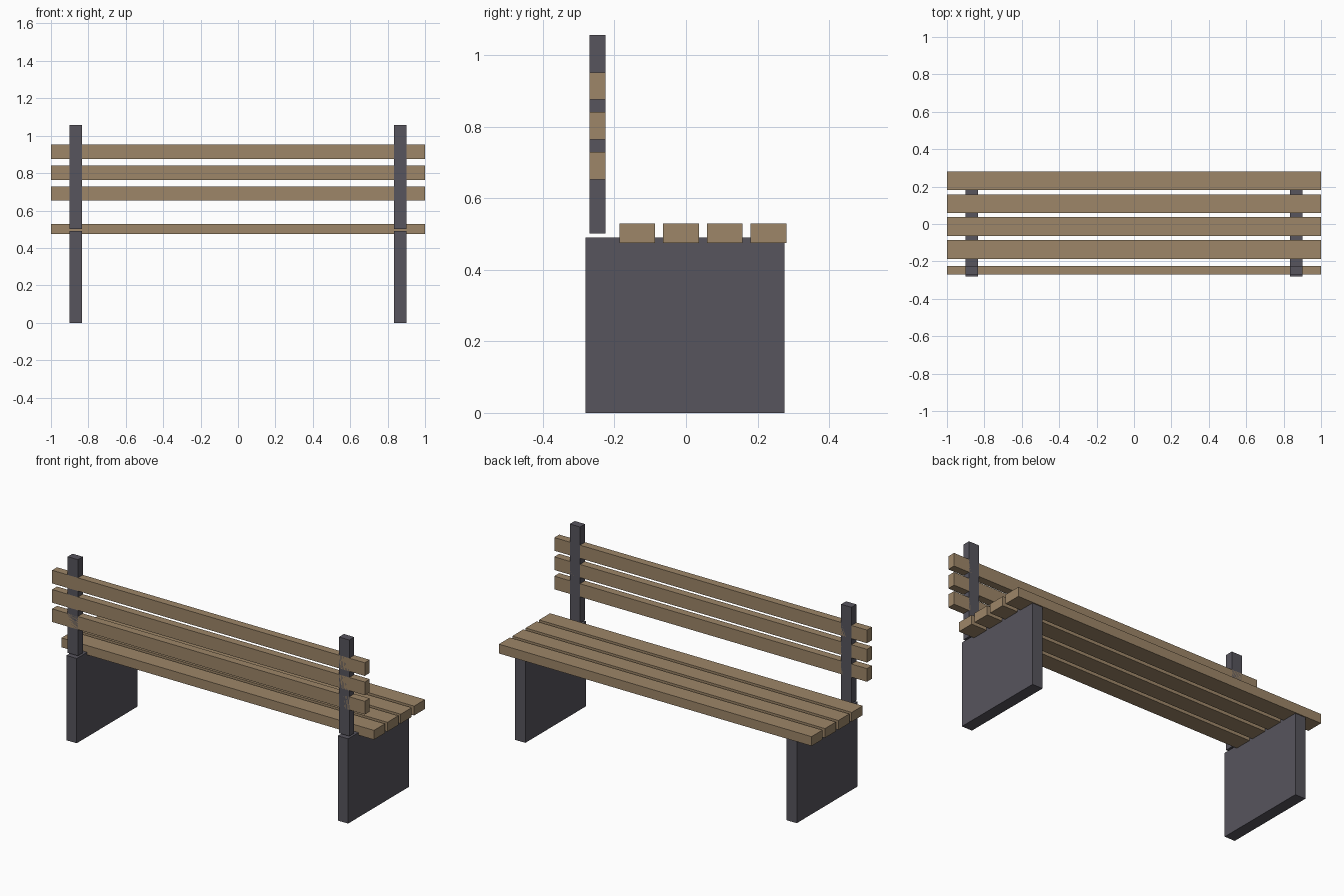
import bpy

if "Cube" in bpy.data.objects:
    bpy.data.objects.remove(bpy.data.objects["Cube"])


def material(name, color):
    m = bpy.data.materials.new(name)
    m.diffuse_color = (*color, 1)
    m.use_nodes = True
    m.node_tree.nodes["Principled BSDF"].inputs["Base Color"].default_value = m.diffuse_color
    return m


wood = material("wood", (0.34, 0.24, 0.14))
dark = material("dark_metal", (0.095, 0.09, 0.11))


def box(name, x, y, z, mat):
    """Box from (min, max) ranges on each axis."""
    bpy.ops.mesh.primitive_cube_add(size=1, location=[sum(r) / 2 for r in (x, y, z)])
    ob = bpy.context.object
    ob.name = name
    ob.scale = [r[1] - r[0] for r in (x, y, z)]
    bpy.ops.object.transform_apply(location=False, rotation=False, scale=True)
    ob.data.materials.append(mat)
    return ob


# Side supports: solid leg panel and backrest post on each end
for side, x in (("left", (-0.901, -0.835)), ("right", (0.835, 0.901))):
    box(side + "_leg_panel", x, (-0.281, 0.275), (0, 0.49), dark)
    box(side + "_back_post", x, (-0.27, -0.225), (0.501, 1.057), dark)

# Seat slats
for i in range(4):
    y = -0.186 + i * 0.1223
    box(f"seat_slat_{i + 1}", (-1, 1), (y, y + 0.1), (0.475, 0.529), wood)

# Backrest slats, flush with the posts
for i in range(3):
    z = 0.653 + i * 0.1115
    box(f"back_slat_{i + 1}", (-1, 1), (-0.27, -0.225), (z, z + 0.076), wood)
